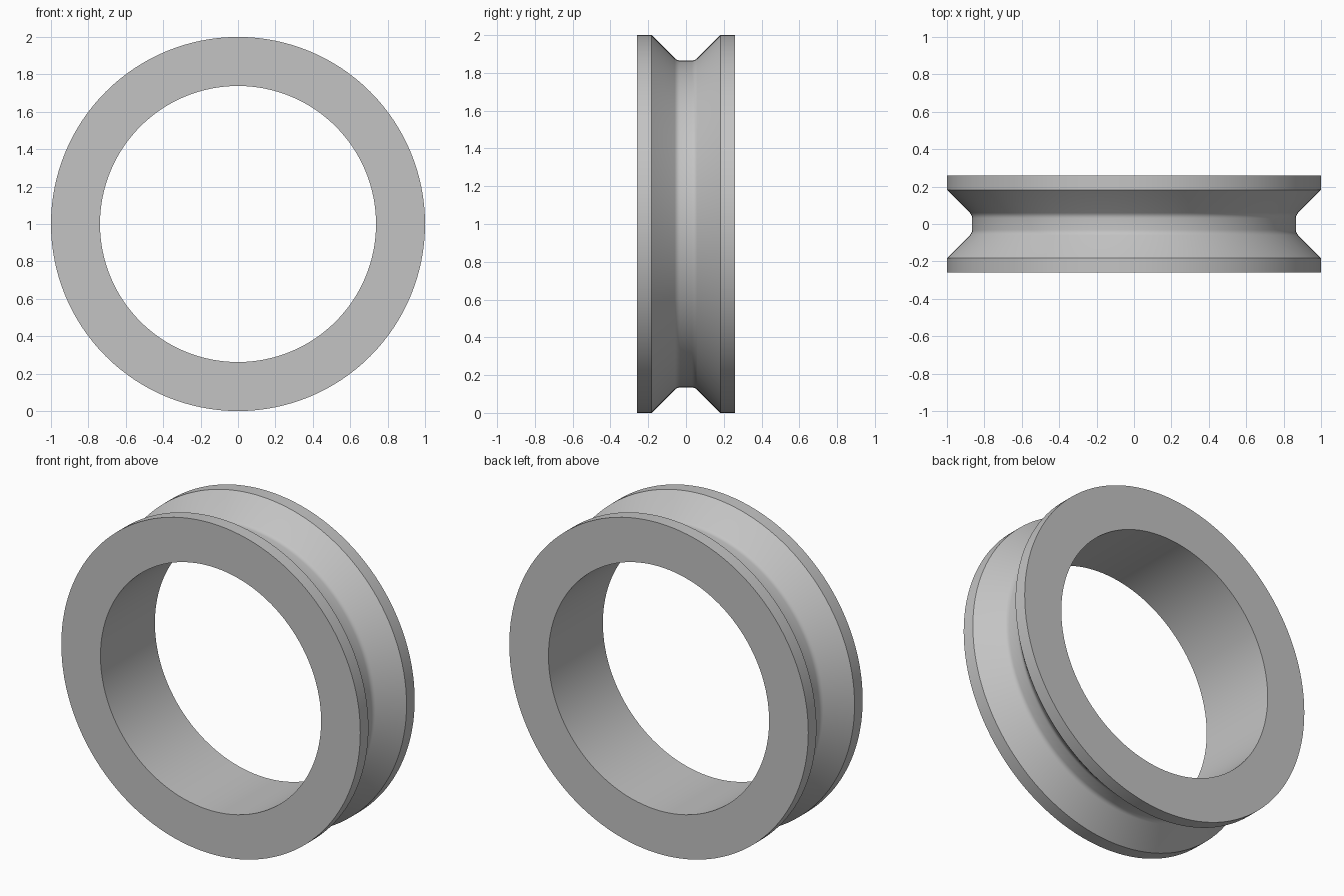
import bpy
import bmesh
from math import cos, sin, pi, radians
from mathutils import Matrix, Vector

cube = bpy.data.objects.get("Cube")
if cube:
    bpy.data.objects.remove(cube, do_unlink=True)

SEGMENTS = 128
OUTER, BORE, GROOVE = 1.0, 0.738, 0.866
HALF_WIDTH, LIP = 0.26, 0.182
FILLET, FILLET_STEPS = 0.04, 4

# Single grey material
grey = bpy.data.materials.new("plain_grey")
grey.use_nodes = True
colour = (0.55, 0.55, 0.55, 1.0)
grey.diffuse_color = colour
grey.node_tree.nodes["Principled BSDF"].inputs["Base Color"].default_value = colour

# Half profile as (radius, y): bore edge, rim, lip, then rounded groove floor
floor_edge = LIP - (OUTER - GROOVE)
arc_centre = floor_edge - FILLET * (pi / 8 - pi / 8)
tangent = FILLET * sin(pi / 8) / cos(pi / 8)
half = [(BORE, HALF_WIDTH), (OUTER, HALF_WIDTH), (OUTER, LIP)]
for i in range(FILLET_STEPS + 1):
    a = pi / 4 * (1 - i / FILLET_STEPS)
    half.append((GROOVE + FILLET * (1 - cos(a)),
                 floor_edge - tangent + FILLET * sin(a)))
profile = half + [(r, -y) for r, y in reversed(half)]

# Ring turned about the y axis
bm = bmesh.new()
verts = [bm.verts.new((r, y, 0)) for r, y in profile]
edges = [bm.edges.new((v, verts[(i + 1) % len(verts)])) for i, v in enumerate(verts)]
bmesh.ops.spin(bm, geom=verts + edges, cent=(0, 0, 0), axis=(0, 1, 0),
               angle=2 * pi, steps=SEGMENTS, use_merge=True)
bmesh.ops.remove_doubles(bm, verts=bm.verts[:], dist=0.0001)
bmesh.ops.recalc_face_normals(bm, faces=bm.faces[:])
bmesh.ops.transform(bm, matrix=Matrix.Translation(Vector((0, 0, OUTER))), verts=bm.verts[:])
mesh = bpy.data.meshes.new("grooved_ring")
bm.to_mesh(mesh)
bm.free()
mesh.materials.append(grey)
ring = bpy.data.objects.new("grooved_ring", mesh)
bpy.context.collection.objects.link(ring)

# Smooth the curved walls, keep the rims crisp
bpy.ops.object.select_all(action="DESELECT")
ring.select_set(True)
bpy.context.view_layer.objects.active = ring
bpy.ops.object.shade_smooth_by_angle(angle=radians(30))
